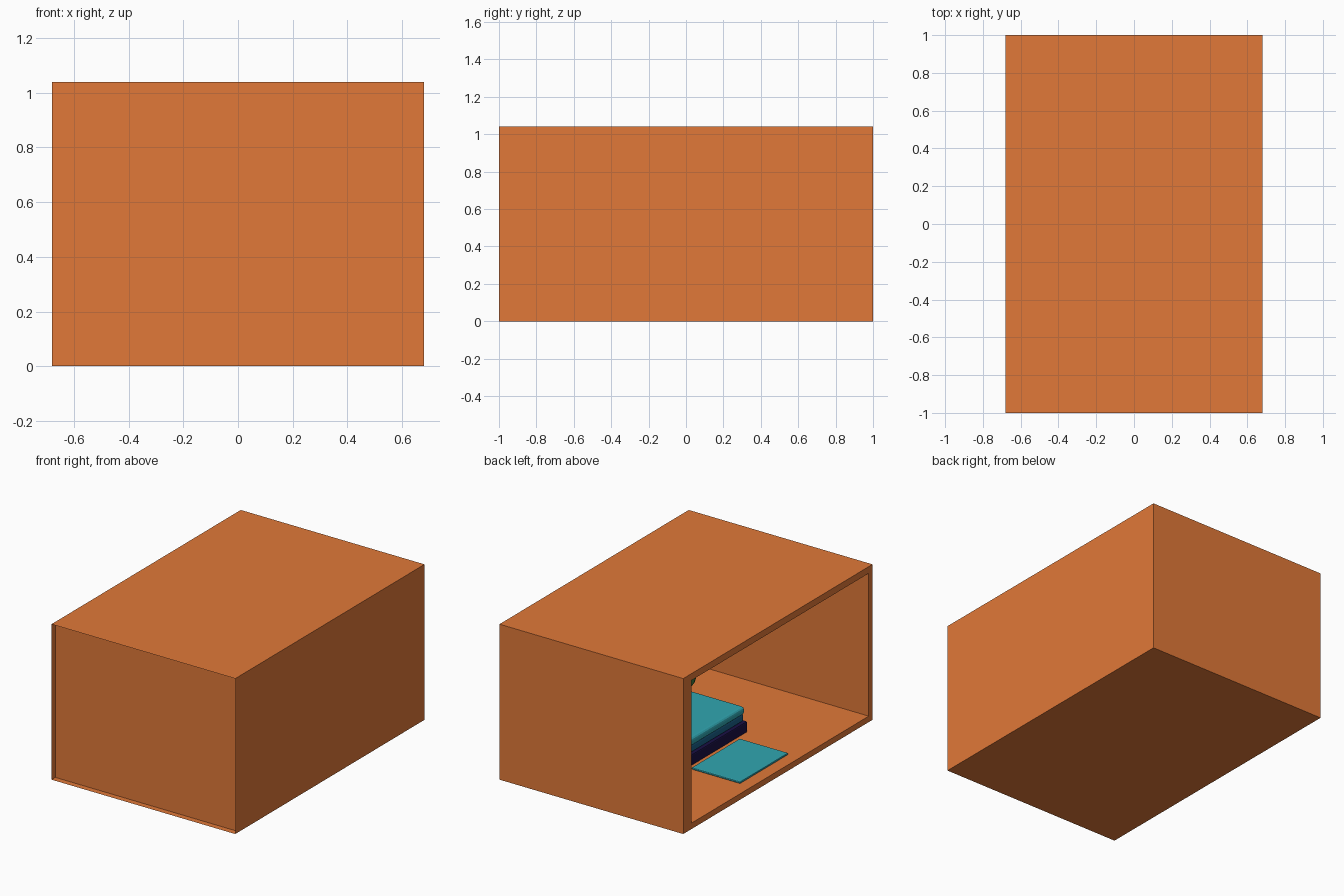
import bpy, bmesh

if "Cube" in bpy.data.objects:
    bpy.data.objects.remove(bpy.data.objects["Cube"])

def material(name, rgb):
    m = bpy.data.materials.new(name)
    m.diffuse_color = (*rgb, 1)
    m.use_nodes = True
    m.node_tree.nodes["Principled BSDF"].inputs["Base Color"].default_value = m.diffuse_color
    return m

ORANGE = material("orange", (0.75, 0.19, 0.04))
TEAL = material("teal", (0.03, 0.38, 0.44))
BLUE = material("blue", (0.01, 0.12, 0.25))
NAVY = material("navy", (0.01, 0.005, 0.06))
GREEN = material("green", (0.05, 0.2, 0.05))

def finish(bm, name, mat, bevel=0, segments=3):
    me = bpy.data.meshes.new(name)
    bm.to_mesh(me)
    bm.free()
    ob = bpy.data.objects.new(name, me)
    bpy.context.collection.objects.link(ob)
    me.materials.append(mat)
    if bevel:
        mod = ob.modifiers.new("bevel", 'BEVEL')
        mod.width, mod.segments = bevel, segments
    return ob

def cuboid(bm, lo, hi):
    verts = bmesh.ops.create_cube(bm, size=1)["verts"]
    for v in verts:
        v.co = [(lo[i] + hi[i]) / 2 + v.co[i] * (hi[i] - lo[i]) for i in range(3)]
    return list({f for v in verts for f in v.link_faces})

def block(name, lo, hi, mat, bevel=0, segments=3):
    bm = bmesh.new()
    cuboid(bm, lo, hi)
    return finish(bm, name, mat, bevel, segments)

# Room shell: outer and inner skins, both open at the left and front
bm = bmesh.new()
OUT_LO, OUT_HI = (-0.68, -1, 0), (0.68, 1, 1.04)
IN_LO, IN_HI = (-0.68, -0.96, 0.04), (0.64, 0.915, 0.995)
for lo, hi, inner in ((OUT_LO, OUT_HI, False), (IN_LO, IN_HI, True)):
    faces = cuboid(bm, lo, hi)
    for f in faces:
        f.normal_update()
    drop = [f for f in faces if f.normal.x < -0.5 or f.normal.y < -0.5]
    if inner:
        bmesh.ops.reverse_faces(bm, faces=[f for f in faces if f not in drop])
    bmesh.ops.delete(bm, geom=drop, context='FACES')
finish(bm, "room_shell", ORANGE)

# Frame around the left opening
bm = bmesh.new()
def rect(lo, hi):
    return [bm.verts.new((-0.68, y, z)) for y, z in
            ((lo[1], lo[2]), (lo[1], hi[2]), (hi[1], hi[2]), (hi[1], lo[2]))]
outer, inner = rect(OUT_LO, OUT_HI), rect(IN_LO, IN_HI)
for i in range(4):
    j = (i + 1) % 4
    bm.faces.new((outer[j], outer[i], inner[i], inner[j]))
finish(bm, "opening_frame", ORANGE)

# Front wall, set back a little from the shell edge
bm = bmesh.new()
bm.faces.new([bm.verts.new((x, -0.96, z)) for x, z in
              ((-0.68, 0), (0.68, 0), (0.68, 1.04), (-0.68, 1.04))])
finish(bm, "front_wall", ORANGE)

# Rug at the foot of the bed
block("rug", (-0.60, -0.225, 0.04), (-0.24, 0.285, 0.055), TEAL, 0.007, 2)

# Bed with its head against the right wall
block("bed_base", (-0.21, -0.35, 0.04), (0.63, 0.41, 0.114), NAVY, 0.008, 2)
block("mattress", (-0.195, -0.335, 0.114), (0.62, 0.395, 0.17), BLUE, 0.015)
block("blanket", (-0.2, -0.34, 0.16), (0.4, 0.4, 0.215), TEAL, 0.02)
block("headboard", (0.61, -0.35, 0.04), (0.64, 0.41, 0.36), NAVY, 0.008, 2)
for side, y in (("front", -0.15), ("back", 0.21)):
    block(side + "_pillow", (0.42, y - 0.14, 0.165), (0.6, y + 0.14, 0.225), TEAL, 0.025)

# Potted plant in the front corner
bpy.ops.mesh.primitive_cone_add(vertices=16, radius1=0.035, radius2=0.045, depth=0.06,
                                location=(0.46, -0.6, 0.07))
pot = bpy.context.object
pot.name = "plant_pot"
pot.data.materials.append(NAVY)
bpy.ops.mesh.primitive_ico_sphere_add(subdivisions=2, radius=0.1, location=(0.46, -0.6, 0.15))
leaves = bpy.context.object
leaves.name = "plant_leaves"
leaves.data.materials.append(GREEN)
